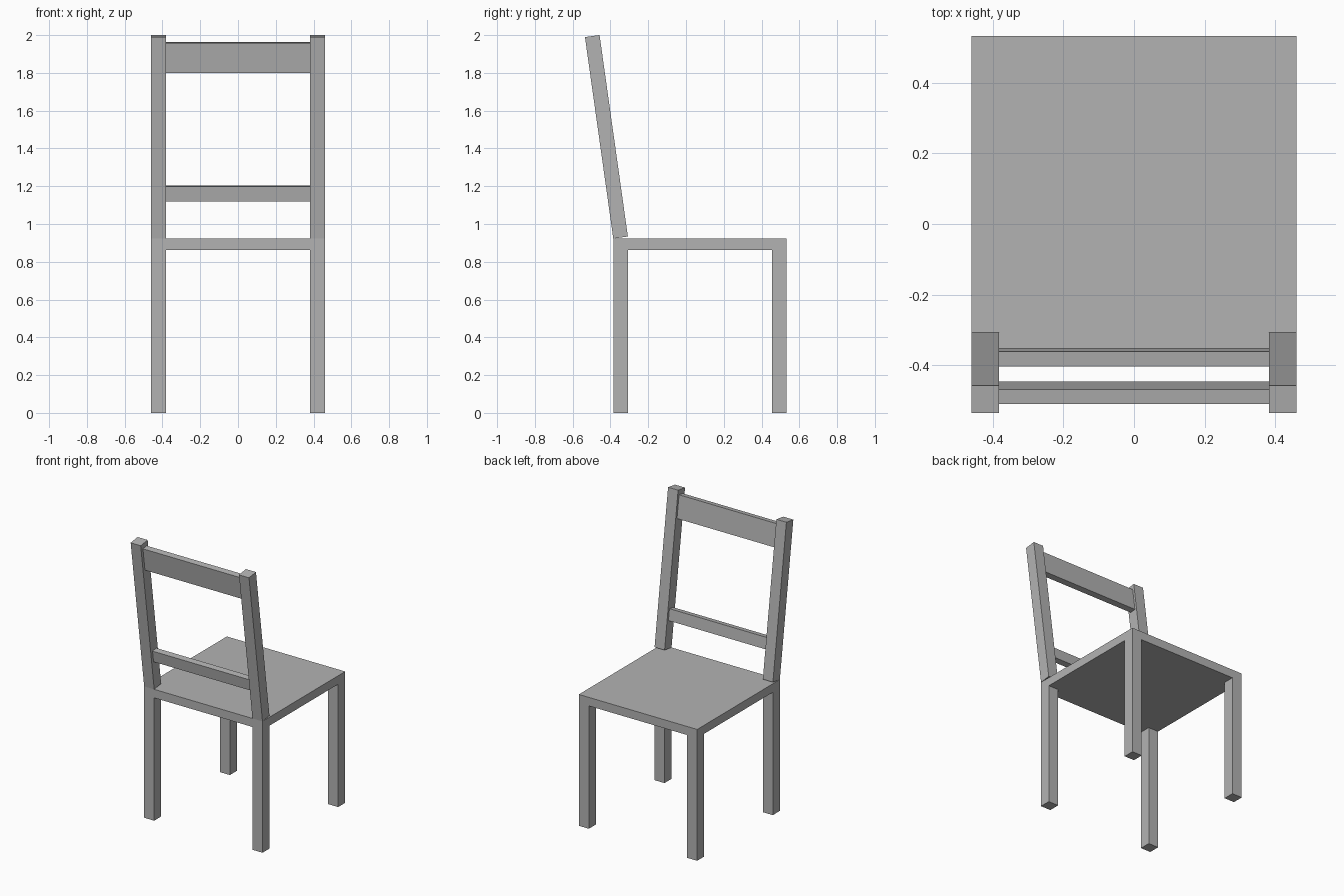
import bpy
import math
from mathutils import Matrix, Vector

default = bpy.data.objects.get("Cube")
if default:
    bpy.data.objects.remove(default, do_unlink=True)

# Single grey finish
GREY = (0.45, 0.45, 0.45, 1.0)
grey = bpy.data.materials.new("plain grey")
grey.use_nodes = True
grey.diffuse_color = GREY
grey.node_tree.nodes["Principled BSDF"].inputs["Base Color"].default_value = GREY

HALF_W = 0.46
FRONT, BACK = -0.385, 0.533
SEAT_LOW, SEAT_TOP = 0.863, 0.923
BAR = 0.078
TILT = math.radians(8)
POST_LEN = 1.077


def box(name, centre, size, tilt=0.0):
    """Box with baked size, leaning towards -y by the tilt angle."""
    bpy.ops.mesh.primitive_cube_add(size=1, location=centre, rotation=(tilt, 0, 0))
    obj = bpy.context.object
    obj.name = name
    obj.data.transform(Matrix.Diagonal((*size, 1)))
    obj.data.materials.append(grey)
    return obj


# Seat slab
box("seat", (0, (FRONT + BACK) / 2, (SEAT_LOW + SEAT_TOP) / 2),
    (2 * HALF_W, BACK - FRONT, SEAT_TOP - SEAT_LOW))

# Post centre, measured from its lowest edge resting on the seat
lean = Matrix.Rotation(TILT, 3, 'X')
post = Vector((0, FRONT, SEAT_TOP)) + lean @ Vector((0, BAR / 2, POST_LEN / 2))

# Legs and leaning backrest posts, mirrored left and right
for side, sign in (("left", 1), ("right", -1)):
    x = sign * (HALF_W - BAR / 2)
    for end, y in (("front", FRONT + BAR / 2), ("back", BACK - BAR / 2)):
        box(f"{end}_leg_{side}", (x, y, SEAT_LOW / 2), (BAR, BAR, SEAT_LOW))
    box(f"backrest_post_{side}", (x, post.y, post.z), (BAR, BAR, POST_LEN), TILT)

# Cross rails between the posts
rail_w = 2 * (HALF_W - BAR)
box("top_rail", (0, -0.478, 1.882), (rail_w, 0.042, 0.16), TILT)
box("lower_rail", (0, -0.377, 1.162), (rail_w, 0.042, 0.08), TILT)
